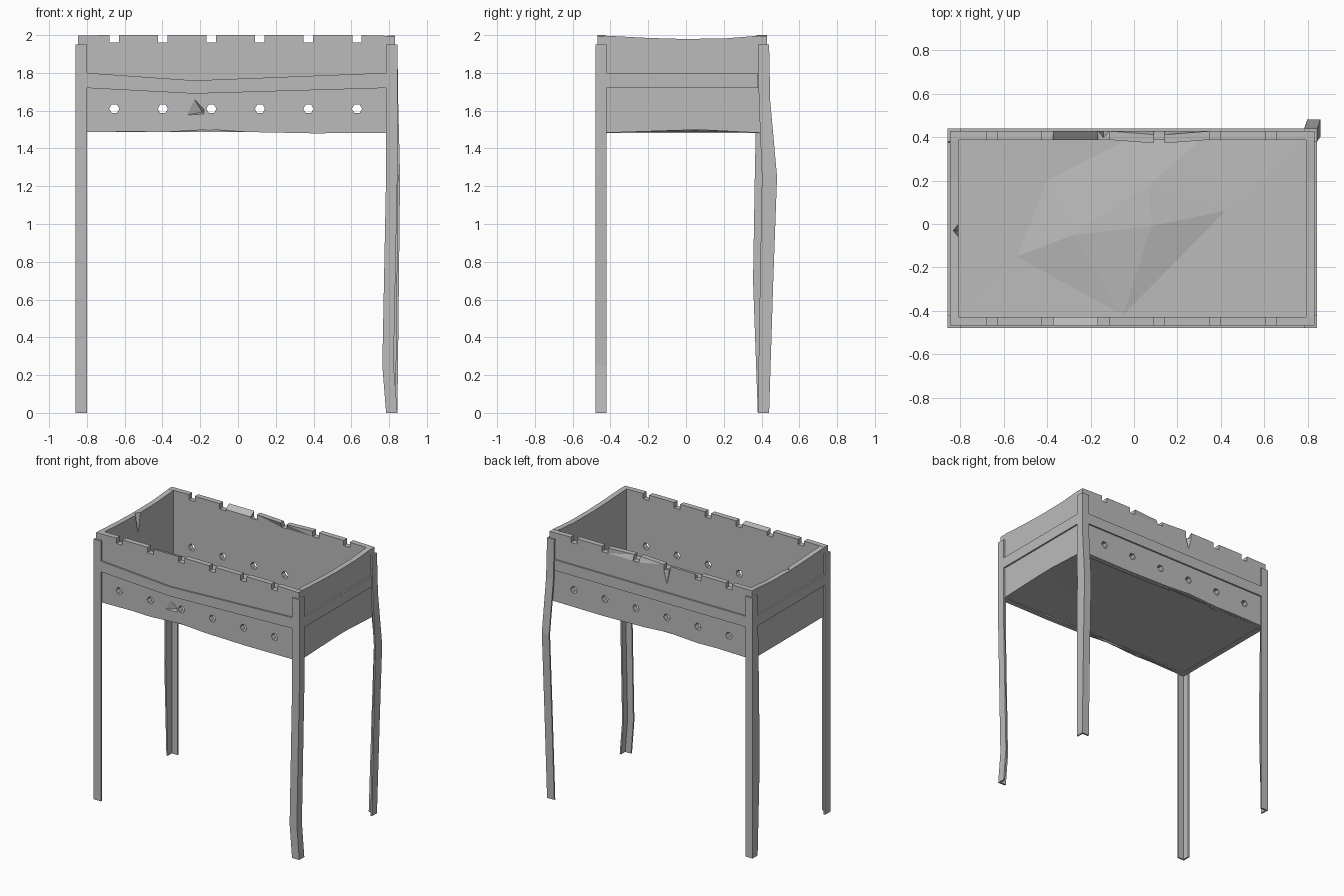
import bpy, bmesh
from math import cos, sin, pi
from mathutils import Vector
from mathutils.geometry import delaunay_2d_cdt

cube = bpy.data.objects.get("Cube")
if cube:
    bpy.data.objects.remove(cube, do_unlink=True)

# Single steel colour
steel = bpy.data.materials.new("grey steel")
steel.use_nodes = True
steel.diffuse_color = (0.5, 0.5, 0.5, 1)
steel.node_tree.nodes["Principled BSDF"].inputs["Base Color"].default_value = (0.5, 0.5, 0.5, 1)

# Overall limits of the legs, sheet thickness and box walls
X0, X1, Y0, Y1 = -0.86, 0.844, -0.48, 0.44
T, WALL, LEG = 0.012, 0.04, 0.06
BX0, BX1, BY0, BY1 = X0 + T, X1 - T, Y0 + T, Y1 - T
IX0, IX1, IY0, IY1 = BX0 + WALL, BX1 - WALL, BY0 + WALL, BY1 - WALL
SLOTS = [-0.655 + 0.257 * i for i in range(6)]
HOLE_Z, HOLE_R = 1.61, 0.027


def finish(name, bm):
    bmesh.ops.recalc_face_normals(bm, faces=bm.faces)
    mesh = bpy.data.meshes.new(name)
    bm.to_mesh(mesh)
    bm.free()
    mesh.materials.append(steel)
    obj = bpy.data.objects.new(name, mesh)
    bpy.context.collection.objects.link(obj)
    return obj


def panel(name, outline, d0, d1, along_x=True, holes=(), creases=(), dents=()):
    """Upright plate: outline of (u, z), six-sided holes, and dents of (position, shift)."""
    pts = [Vector(p) for p in outline]
    edges = []
    for h in holes:
        k = len(pts)
        pts += [h + HOLE_R * Vector((cos(i * pi / 3), sin(i * pi / 3))) for i in range(6)]
        edges += [(k + i, k + (i + 1) % 6) for i in range(6)]
    pts += [Vector(p) for p in creases]
    flat, _, tris, *_ = delaunay_2d_cdt(pts, edges, [list(range(len(outline)))], 1, 1e-6)

    def in_hole(tri):
        mid = sum((flat[i] for i in tri), Vector((0, 0))) / 3
        return any((mid - h).length < HOLE_R * 0.85 for h in holes)

    tris = [t for t in tris if not in_hole(t)]
    bm = bmesh.new()
    a, b = [[bm.verts.new((p.x, d, p.y) if along_x else (d, p.x, p.y)) for p in flat]
            for d in (d0, d1)]
    sides = {(t[i - 1], t[i]) for t in tris for i in range(len(t))}
    for t in tris:
        bm.faces.new([a[i] for i in t])
        bm.faces.new([b[i] for i in reversed(t)])
    for i, j in sides:
        if (j, i) not in sides:
            bm.faces.new((a[j], a[i], b[i], b[j]))
    bm.verts.ensure_lookup_table()
    for place, shift in dents:
        for v in bm.verts:
            if (v.co - Vector(place)).length < 0.008:
                v.co += Vector(shift)
    loose = [v for v in bm.verts if not v.link_faces]
    bmesh.ops.delete(bm, geom=loose, context="VERTS")
    finish(name, bm)


# Long wall outline: wavy lower edge, skewer slots along the rim
long_outline = [(BX0, 1.485), (-0.55, 1.49), (-0.4, 1.486), (-0.15, 1.5), (0.05, 1.487),
                (0.4, 1.48), (BX1, 1.483), (BX1, 1.995)]
for s in reversed(SLOTS):
    long_outline += [(s + 0.025, 2.0), (s + 0.025, 1.96), (s, 1.96),
                     (s - 0.025, 1.96), (s - 0.025, 2.0)]
long_outline.append((BX0, 1.998))
air_holes = [Vector((s, HOLE_Z)) for s in SLOTS]

# Bent rim section between the second and third slots
bent = (SLOTS[1] + 0.025, SLOTS[2] - 0.025)
panel("front_wall", long_outline, BY0, IY0, holes=air_holes,
      creases=[(-0.27, 1.577), (-0.19, 1.592), (-0.18, 1.606), (-0.18, 1.582), (-0.23, 1.66)],
      dents=[((x, IY0, 2.0), (0, 0, -0.012)) for x in bent]
      + [((-0.19, BY0, 1.592), (0, 0.025, 0))])
panel("back_wall", long_outline, IY1, BY1, holes=air_holes,
      creases=[(SLOTS[2], 1.86)],
      dents=[((x, IY1, 2.0), (0, 0, -0.03)) for x in bent]
      + [((SLOTS[2], BY1, 1.96), (0, -0.03, 0))]
      + [((SLOTS[3] + e, y, 2.0), (0, -0.016, 0)) for e in (-0.025, 0.025) for y in (IY1, BY1)])


# End walls with sagging rims
def end_outline(lift):
    return [(IY0, 1.483), (0, 1.483 + lift), (0.1, 1.483 + lift), (IY1, 1.483), (IY1, 1.997),
            (0.2, 1.982), (0, 1.98), (-0.03, 1.98), (-0.06, 1.981), (-0.2, 1.985), (IY0, 1.997)]


panel("left_wall", end_outline(0.014), IX1, BX1, along_x=False)
panel("right_wall", end_outline(0), BX0, IX0, along_x=False, creases=[(-0.03, 1.83)],
      dents=[((IX0, -0.03, 1.98), (-0.025, 0, 0))])


# Buckled floor and near-flat underside
def sheet(name, pts):
    flat, _, tris, origins, *_ = delaunay_2d_cdt([Vector(p[:2]) for p in pts], [], [], 0, 1e-6)
    bm = bmesh.new()
    vs = [bm.verts.new(pts[o[0]]) for o in origins]
    for t in tris:
        bm.faces.new([vs[i] for i in t])
    finish(name, bm)


corners = [(x, y) for x in (BX0 + 0.02, BX1 - 0.02) for y in (BY0 + 0.02, BY1 - 0.02)]
sheet("floor", [(x, y, 1.52) for x, y in corners] + [
    (-0.54, -0.15, 1.515), (-0.28, -0.05, 1.55), (0.08, -0.01, 1.56), (0.07, 0.18, 1.555),
    (-0.4, 0.2, 1.52), (0.42, 0.06, 1.525), (0.31, 0.39, 1.515), (-0.03, 0.39, 1.53),
    (-0.05, -0.42, 1.52)])
sheet("underside", [(x, y, 1.486) for x, y in corners]
      + [(-0.15, -0.44, 1.497), (-0.15, 0.4, 1.497), (BX1 - 0.02, 0.05, 1.494)])

# Reinforcing straps between the legs
DIP = -0.23
panel("front_strap", [(X0 + LEG, 1.72), (DIP, 1.69), (X1 - LEG, 1.72),
                      (X1 - LEG, 1.8), (DIP, 1.76), (X0 + LEG, 1.8)], Y0, BY0)
panel("back_strap", [(X0 + LEG, 1.72), (X1 - LEG, 1.72), (X1 - LEG, 1.8), (X0 + LEG, 1.8)], BY1, Y1)
side_strap = [(Y0 + LEG, 1.72), (Y1 - LEG, 1.72), (Y1 - LEG, 1.8), (Y0 + LEG, 1.8)]
panel("left_strap", side_strap, BX1, X1, along_x=False)
panel("right_strap", side_strap, X0, BX0, along_x=False)


# Angle-iron legs lofted through stations of (z, shift x, shift y, depth of the side flange)
def leg(name, cx, cy, stations):
    sx, sy = (1 if cx < 0 else -1), (1 if cy < 0 else -1)
    bm = bmesh.new()
    rings = []
    for z, dx, dy, w in stations:
        section = [(0, 0), (LEG, 0), (LEG, T), (T, T), (T, w), (0, w)]
        rings.append([bm.verts.new((cx + dx + sx * a, cy + dy + sy * b, z)) for a, b in section])
    for low, high in zip(rings, rings[1:]):
        for i in range(6):
            j = (i + 1) % 6
            bm.faces.new((low[i], low[j], high[j], high[i]))
    bm.faces.new(rings[0])
    bm.faces.new(rings[-1])
    bmesh.ops.triangulate(bm, faces=bm.faces)
    finish(name, bm)


foot, head = (0, 0, 0, LEG), (1.95, 0, 0, LEG)
leg("front_right_leg", X0, Y0, [foot, head])
leg("back_right_leg", X0, Y1, [foot, (0.7, 0, 0, 0.085), (1.3, 0, 0, 0.075), head])
leg("front_left_leg", X1, Y0, [foot, (0.25, -0.02, 0, LEG), (1.26, 0, 0, LEG), head])
leg("back_left_leg", X1, Y1, [foot, (0.7, 0.008, 0.022, 0.07), (1.25, 0.014, 0.042, 0.08),
                              (1.65, 0.004, 0.006, LEG), head])
